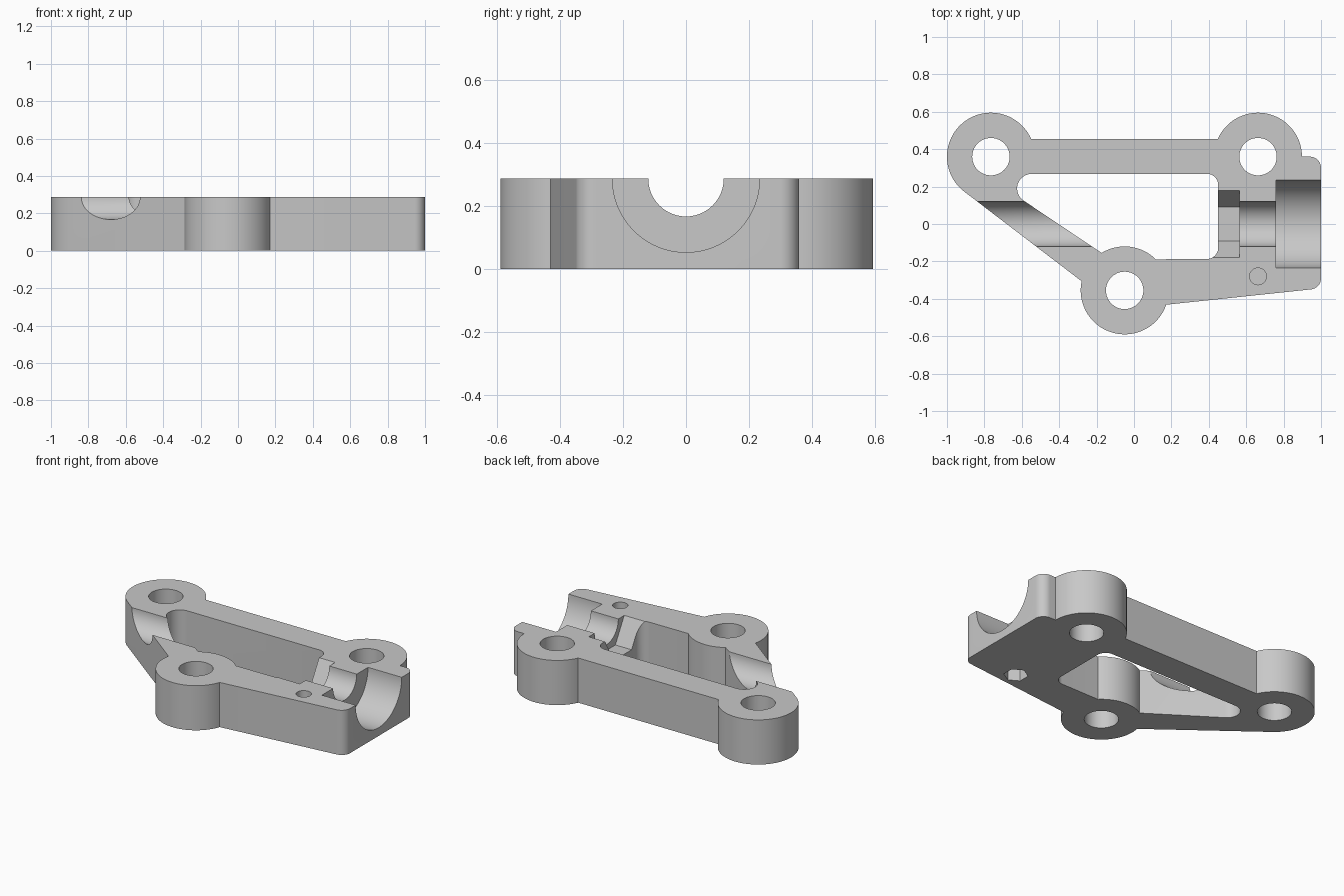
import bpy, bmesh, math

if "Cube" in bpy.data.objects:
    bpy.data.objects.remove(bpy.data.objects["Cube"], do_unlink=True)

H = 0.287          # plate thickness, also the height of the bore axis
BOSS = 0.235       # boss radius
BOSSES = {"left": (-0.765, 0.36), "right": (0.663, 0.36), "front": (-0.05, -0.355)}

grey = bpy.data.materials.new("light_grey")
grey.use_nodes = True
colour = (0.58, 0.58, 0.58, 1)
grey.diffuse_color = colour
grey.node_tree.nodes["Principled BSDF"].inputs["Base Color"].default_value = colour


def arc(centre, r, start, end, n=32):
    """Points along an arc, angles in degrees."""
    angles = [math.radians(start + (end - start) * i / n) for i in range(n + 1)]
    return [(centre[0] + r * math.cos(a), centre[1] + r * math.sin(a)) for a in angles]


def circle(centre, r, n=64, start=0):
    return arc(centre, r, start, start + 360, n)[:-1]


def prism(name, points, low, high, along_x=False):
    """Extrude a closed profile along z, or along x when the profile is (y, z)."""
    bm = bmesh.new()
    place = (lambda u, v, w: (w, u, v)) if along_x else (lambda u, v, w: (u, v, w))
    rings = [[bm.verts.new(place(u, v, w)) for u, v in points] for w in (low, high)]
    bm.faces.new(rings[0])
    bm.faces.new(rings[1])
    for i in range(len(points)):
        j = (i + 1) % len(points)
        bm.faces.new((rings[0][i], rings[0][j], rings[1][j], rings[1][i]))
    bmesh.ops.recalc_face_normals(bm, faces=bm.faces)
    mesh = bpy.data.meshes.new(name)
    bm.to_mesh(mesh)
    bm.free()
    mesh.materials.append(grey)
    obj = bpy.data.objects.new(name, mesh)
    bpy.context.collection.objects.link(obj)
    return obj


# Outer outline, clockwise from the left boss
outline = (arc(BOSSES["left"], BOSS, 232.5, 23.8, 64)
           + arc(BOSSES["right"], BOSS, 156.2, 0, 48)
           + arc((0.94, 0.30), 0.06, 90, 0, 12)
           + arc((0.94, -0.29), 0.06, 0, -84, 12)
           + arc(BOSSES["front"], BOSS, -19, -192, 56))
bracket = prism("bracket_body", outline, 0, H)

# Inner window with rounded corners, following the front boss
window = (arc((-0.547, 0.19), 0.078, 236.4, 90, 16)
          + arc((0.39, 0.208), 0.06, 90, 0, 12)
          + arc((0.39, -0.127), 0.06, 0, -90, 12)
          + arc(BOSSES["front"], BOSS, 45, 121.6, 24))
cutters = [prism("window_cutter", window, -0.1, H + 0.1)]

# Mounting holes
for side, centre in BOSSES.items():
    cutters.append(prism(side + "_hole_cutter", circle(centre, 0.1), -0.1, H + 0.1))

# Half-open shaft bore, bearing seat and nut pocket along x
axis = (0, H)
cutters.append(prism("bore_cutter", circle(axis, 0.12), -1.2, 1.2, True))
cutters.append(prism("bearing_seat_cutter", circle(axis, 0.234, 96), 0.76, 1.2, True))
cutters.append(prism("nut_pocket_cutter", circle(axis, 0.18, 6), 0.40, 0.565, True))

# Small blind screw hole above, hexagonal recess below
screw = (0.663, -0.28)
cutters.append(prism("screw_hole_cutter", circle(screw, 0.045, 32), 0.12, H + 0.1))
cutters.append(prism("hex_recess_cutter", circle(screw, 0.072, 6, 30), -0.1, 0.1))

bpy.ops.object.select_all(action="DESELECT")
bpy.context.view_layer.objects.active = bracket
bracket.select_set(True)
for cutter in cutters:
    cutter.hide_render = True
    mod = bracket.modifiers.new(cutter.name, "BOOLEAN")
    mod.operation = "DIFFERENCE"
    mod.solver = "EXACT"
    mod.object = cutter
    bpy.ops.object.modifier_apply(modifier=mod.name)
    bpy.data.objects.remove(cutter, do_unlink=True)

bpy.ops.object.shade_smooth_by_angle(angle=math.radians(25))
